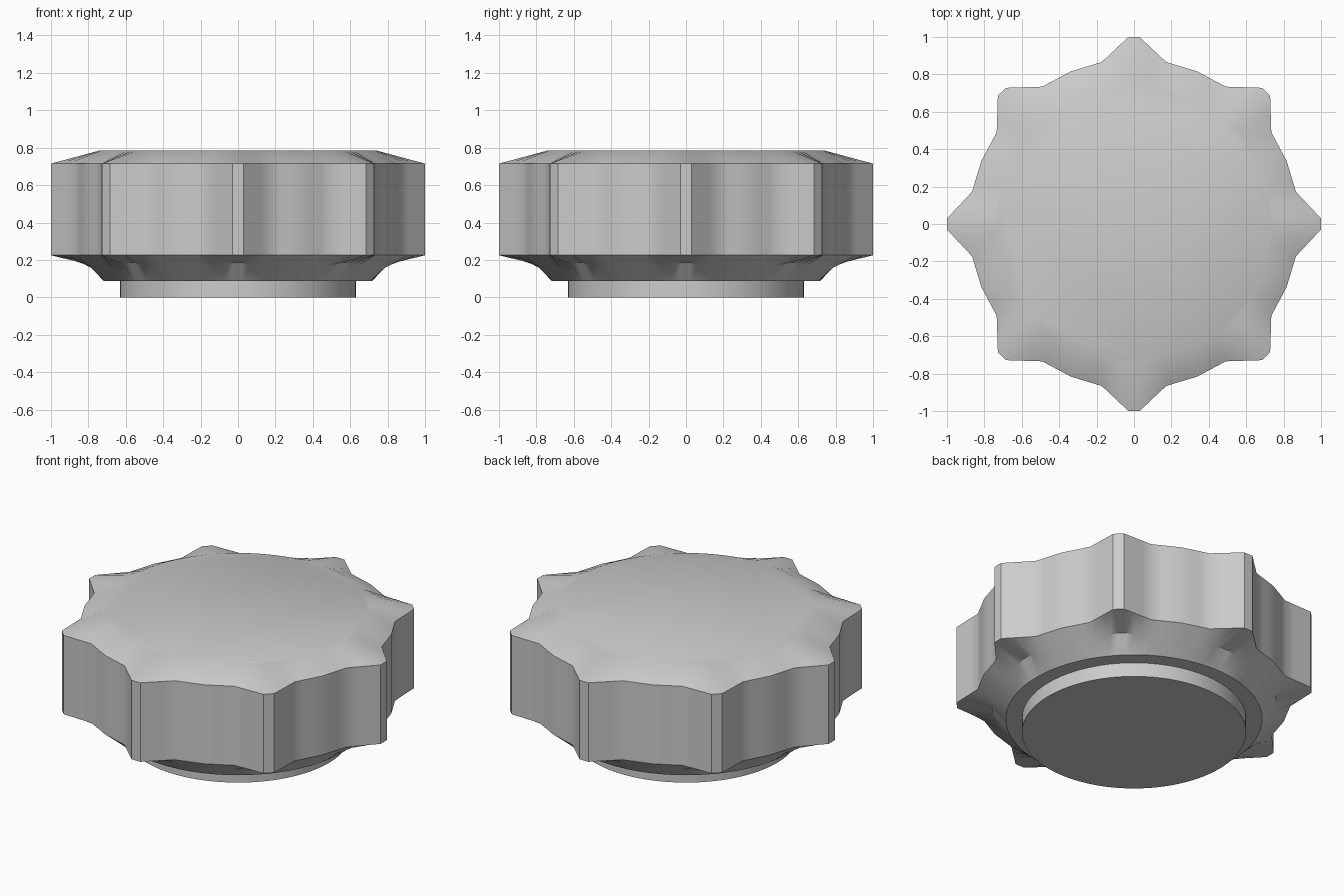
import bpy, bmesh, math
from mathutils import Vector

cube = bpy.data.objects.get("Cube")
if cube:
    bpy.data.objects.remove(cube, do_unlink=True)

LOBES = 8
TIP, VALLEY = 1.0, 0.883          # lobe and valley radii
STEP = 2 * math.pi / LOBES
SPLIT = 3                         # points per outline segment

grey = bpy.data.materials.new("plain grey")
grey.use_nodes = True
colour = (0.6, 0.6, 0.6, 1)
grey.diffuse_color = colour
grey.node_tree.nodes["Principled BSDF"].inputs["Base Color"].default_value = colour


def polar(r, a):
    return Vector((r * math.cos(a), r * math.sin(a)))


def lobed_outline():
    """Narrow flat tips joined by straight flanks and shallow valleys."""
    tip = math.atan(0.03)
    points = []
    for i in range(LOBES):
        a = i * STEP
        corners = [polar(TIP, a + tip)]
        corners += [polar(VALLEY, a + STEP * k / 4) for k in (1, 2, 3)]
        corners.append(polar(TIP, a + STEP - tip))
        for p, q in zip(corners, corners[1:]):
            points += [p.lerp(q, k / SPLIT) for k in range(SPLIT)]
        points.append(corners[-1])
    return points


def finish(bm, name):
    mesh = bpy.data.meshes.new(name)
    bmesh.ops.recalc_face_normals(bm, faces=bm.faces)
    bm.to_mesh(mesh)
    bm.free()
    obj = bpy.data.objects.new(name, mesh)
    bpy.context.collection.objects.link(obj)
    mesh.materials.append(grey)
    bpy.ops.object.select_all(action="DESELECT")
    obj.select_set(True)
    bpy.context.view_layer.objects.active = obj
    bpy.ops.object.shade_smooth_by_angle(angle=math.radians(35))
    return obj


def loft(rings, name):
    bm = bmesh.new()
    loops = [[bm.verts.new(p) for p in ring] for ring in rings]
    for low, high in zip(loops, loops[1:]):
        for i in range(len(low)):
            j = (i + 1) % len(low)
            bm.faces.new((low[i], low[j], high[j], high[i]))
    bm.faces.new(loops[0])
    bm.faces.new(loops[-1])
    return finish(bm, name)


outline = lobed_outline()


def circle(r, z):
    return [(*(p.normalized() * r), z) for p in outline]


def lobed(z):
    return [(*p, z) for p in outline]


# Underside shelf, kinked beneath each lobe and straight beneath each valley
shelf = []
for p in outline:
    lobe = max(0, (p.length - VALLEY) / (TIP - VALLEY))
    shelf.append((*(p.normalized() * 0.80), 0.157 + 0.028 * lobe))

# Lobed grip with a bevelled round top
loft([circle(0.72, 0.088), shelf, lobed(0.225), lobed(0.715), circle(0.74, 0.785)],
     "lobed_grip")

# Round collar at the base
loft([circle(0.63, 0), circle(0.63, 0.088)], "base_collar")
